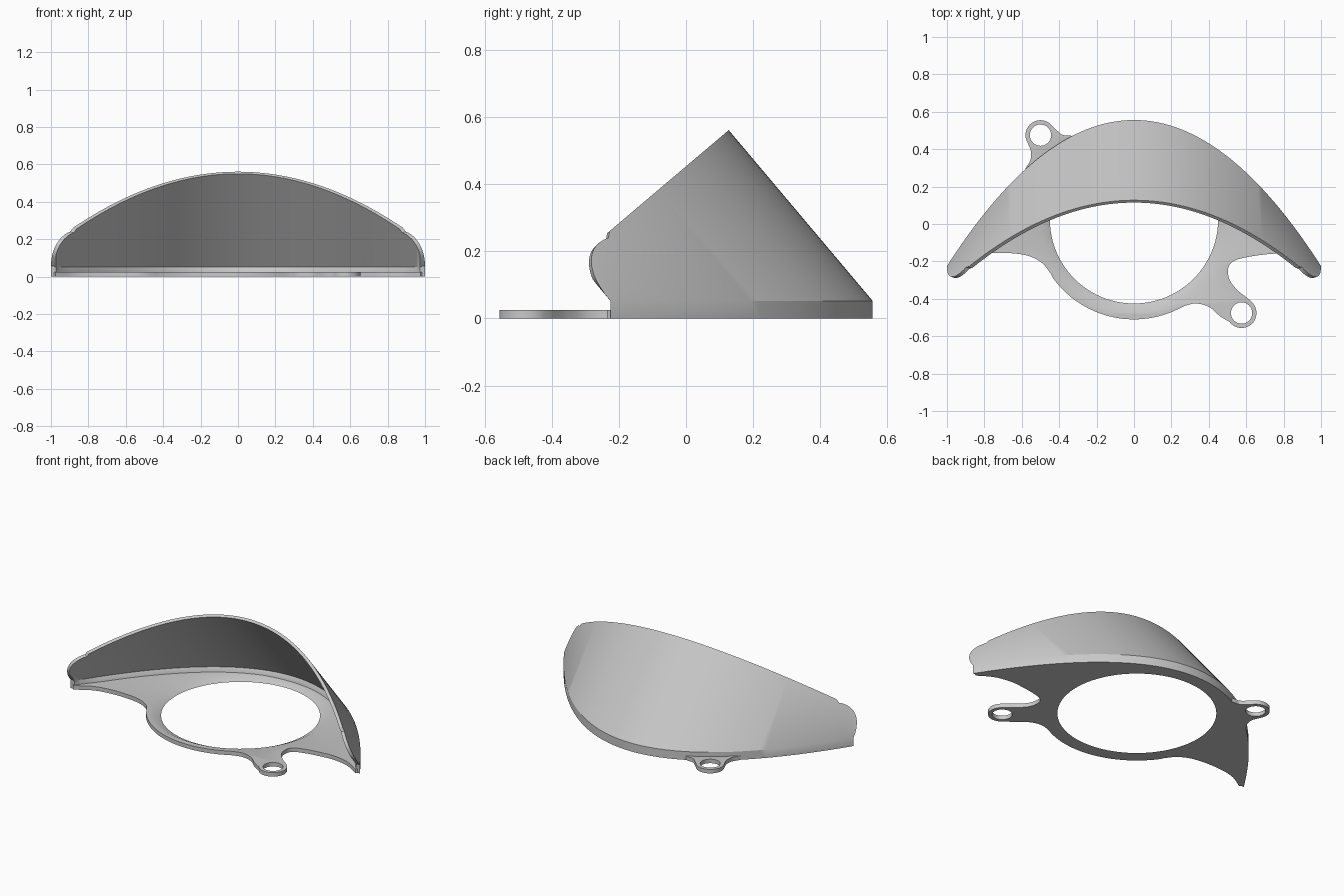
import bpy, bmesh, math
from mathutils import Vector

if "Cube" in bpy.data.objects:
    bpy.data.objects.remove(bpy.data.objects["Cube"], do_unlink=True)

APEX, BOW = 0.556, 0.781     # back outline: y = APEX - BOW * x^2
BAND, PLATE, WALL = 0.052, 0.025, 0.022
LEAN = 0.843                 # forward lean of the hood per unit of height
RIM = 2.023                  # outline depth per unit of rim height
HOLE_Y, HOLE_R, BEVEL_R = 0.025, 0.45, 0.5

grey = bpy.data.materials.new("satin grey")
grey.use_nodes = True
grey.diffuse_color = (0.58, 0.58, 0.58, 1)
grey.node_tree.nodes["Principled BSDF"].inputs["Base Color"].default_value = (0.58, 0.58, 0.58, 1)


def back(x, inset=0.0):
    """Point of the back outline, moved inwards by inset but never past the end line."""
    normal = Vector((2 * BOW * x, 1)).normalized()
    p = Vector((x, APEX - BOW * x * x)) - normal * inset
    return p.x, max(p.y, APEX - BOW)


def rim_height(x):
    """Sloping cut across the hood, rounded off at both ends."""
    cut = (back(x)[1] + 0.578) / RIM
    u = (abs(x) - 0.86) / 0.14
    if u <= 0.2:
        return cut
    return min(cut, 0.057 + 0.19 * math.sqrt(max(0.0, 1 - u * u)))


def smooth(points, steps=8):
    """Catmull-Rom curve through the points."""
    pts = [Vector(p) for p in points]
    pts = [2 * pts[0] - pts[1]] + pts + [2 * pts[-1] - pts[-2]]
    out = []
    for a, b, c, d in zip(pts, pts[1:], pts[2:], pts[3:]):
        for i in range(steps):
            t = i / steps
            out.append(0.5 * (2 * b + (c - a) * t + (2 * a - 5 * b + 4 * c - d) * t * t
                              + (3 * b - a - 3 * c + d) * t ** 3))
    return out + [pts[-2]]


def arc(cx, cy, r, start, end, n=32):
    return [(cx + r * math.cos(math.radians(start + (end - start) * i / n)),
             cy + r * math.sin(math.radians(start + (end - start) * i / n)))
            for i in range(n + 1)]


def finish(obj):
    bpy.ops.object.select_all(action='DESELECT')
    obj.select_set(True)
    bpy.context.view_layer.objects.active = obj
    bpy.ops.object.shade_smooth_by_angle(angle=math.radians(30))


# Hood: a low upright band, then a wall leaning forward up to the cut rim;
# inside, a narrow chamfer leads from the wall down to the plate
bm = bmesh.new()
rings = []
N = 48
for i in range(-N, N + 1):
    x = math.sin(i / N * math.pi / 2)
    xo, yo = back(x)
    xi, yi = back(x, WALL)
    xt, yt = back(x, WALL + 0.014 * min(1, (1 - abs(x)) / 0.1))
    top = rim_height(x)
    top_in = max(BAND + 0.002, top - (yo - yi) / RIM)
    section = [(xo, yo, 0), (xo, yo, BAND), (xo, yo - LEAN * (top - BAND), top),
               (xi, yi - LEAN * (top_in - BAND), top_in), (xi, yi, BAND),
               (xt, yt, PLATE), (xt, yt, 0)]
    rings.append([bm.verts.new(p) for p in section])
for a, b in zip(rings, rings[1:]):
    for j in range(len(a)):
        k = (j + 1) % len(a)
        bm.faces.new((a[j], a[k], b[k], b[j]))
bm.faces.new(rings[0])
bm.faces.new(rings[-1])
bmesh.ops.recalc_face_normals(bm, faces=bm.faces)
mesh = bpy.data.meshes.new("hood")
bm.to_mesh(mesh)
bm.free()
mesh.materials.append(grey)
hood = bpy.data.objects.new("hood", mesh)
bpy.context.collection.objects.link(hood)
finish(hood)

# Base plate: outline with two screw tabs, a large opening and two screw holes
RIGHT_TAB, LEFT_TAB = (-0.5, 0.475), (0.575, -0.476)


def back_run(x0, x1, n=40):
    return [back(x0 + (x1 - x0) * i / n, WALL / 2) for i in range(n + 1)]


outline = back_run(0.995, -0.32)
outline += smooth([(-0.345, 0.474), (-0.385, 0.478), (-0.435, 0.522)])
outline += arc(*RIGHT_TAB, 0.08, 40, 195)
outline += smooth([(-0.565, 0.425), (-0.55, 0.385), (-0.555, 0.34), (-0.578, 0.3)])
outline += back_run(-0.6, -0.995)
outline += smooth([(-0.975, -0.235), (-0.88, -0.18), (-0.78, -0.158), (-0.66, -0.156),
                   (-0.56, -0.172), (-0.49, -0.21), (-0.445, -0.265)])
outline += arc(0, HOLE_Y, 0.535, 216, 296)
outline += smooth([(0.27, -0.438), (0.33, -0.425), (0.4, -0.443), (0.46, -0.493), (0.51, -0.523)])
outline += arc(*LEFT_TAB, 0.08, 225, 400)
outline += smooth([(0.615, -0.403), (0.555, -0.355), (0.512, -0.3), (0.503, -0.24),
                   (0.53, -0.2), (0.6, -0.178), (0.7, -0.163), (0.78, -0.16),
                   (0.88, -0.18), (0.975, -0.235)])

curve = bpy.data.curves.new("base_plate", 'CURVE')
curve.dimensions = '2D'
curve.fill_mode = 'BOTH'
curve.extrude = PLATE / 2
loops = [outline, arc(0, HOLE_Y, BEVEL_R, 0, 360, 96)[:-1],
         arc(*RIGHT_TAB, 0.057, 0, 360)[:-1], arc(*LEFT_TAB, 0.057, 0, 360)[:-1]]
for loop in loops:
    spline = curve.splines.new('POLY')
    spline.points.add(len(loop) - 1)
    for point, p in zip(spline.points, loop):
        point.co = (p[0], p[1], 0, 1)
    spline.use_cyclic_u = True
curve.materials.append(grey)
plate = bpy.data.objects.new("base_plate", curve)
plate.location.z = PLATE / 2
bpy.context.collection.objects.link(plate)
bpy.ops.object.select_all(action='DESELECT')
plate.select_set(True)
bpy.context.view_layer.objects.active = plate
bpy.ops.object.convert(target='MESH')
plate = bpy.context.object

# Bevel the large opening down to a thin lower edge
bm = bmesh.new()
bm.from_mesh(plate.data)
bmesh.ops.remove_doubles(bm, verts=bm.verts, dist=0.0001)
for v in bm.verts:
    r = math.hypot(v.co.x, v.co.y - HOLE_Y)
    if v.co.z < 0 and abs(r - BEVEL_R) < 0.002:
        v.co.x *= HOLE_R / r
        v.co.y = HOLE_Y + (v.co.y - HOLE_Y) * HOLE_R / r
bmesh.ops.recalc_face_normals(bm, faces=bm.faces)
bm.to_mesh(plate.data)
bm.free()
finish(plate)
